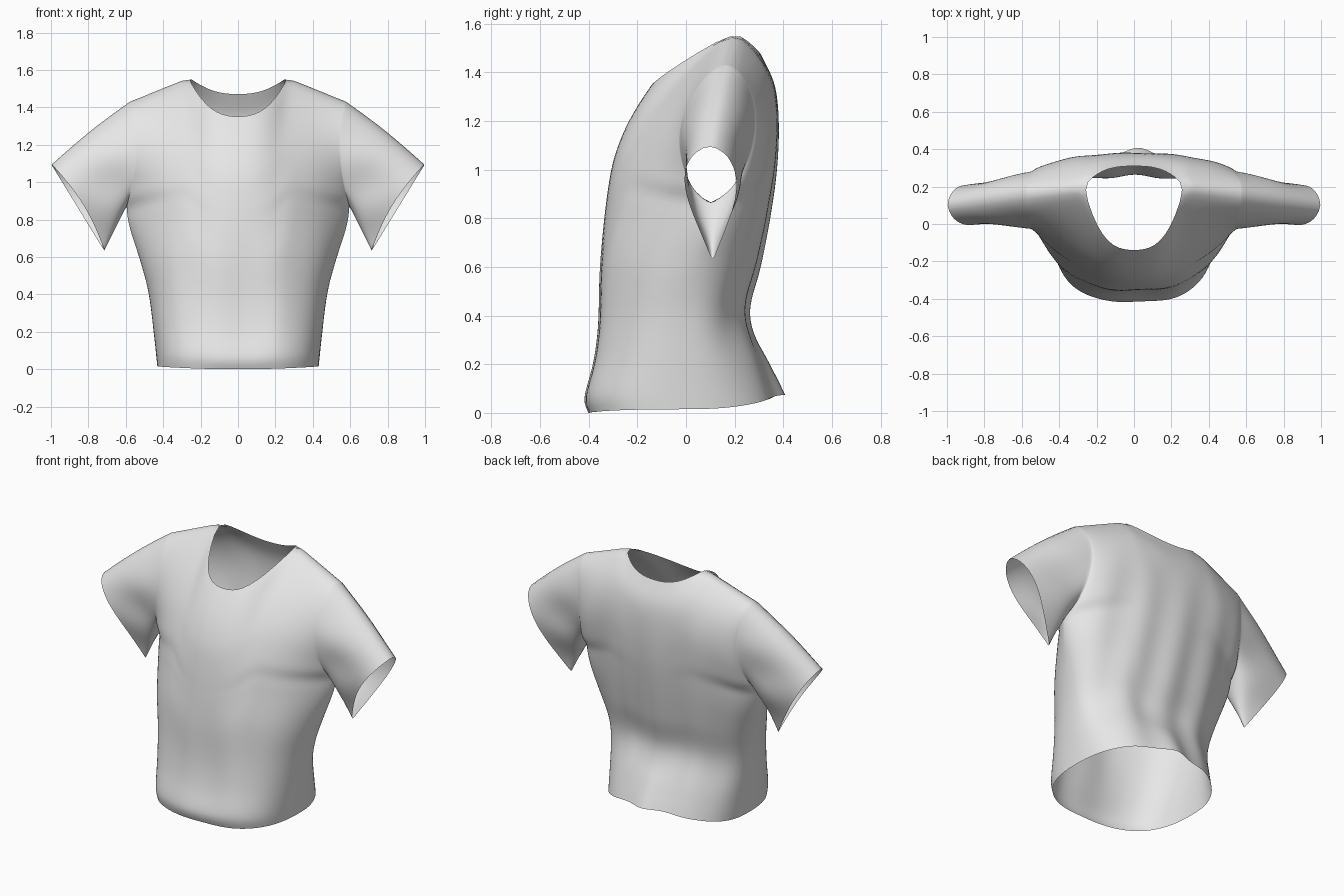
import bpy, bmesh, math
from mathutils import Vector

if "Cube" in bpy.data.objects:
    bpy.data.objects.remove(bpy.data.objects["Cube"])

N, M, PIT = 16, 32, 19            # columns per half panel, rows, armpit row
US = [math.sin(j / N * math.pi / 2) for j in range(N + 1)]
NECK = US[5]                      # column where neckline meets shoulder seam
T_PIT = PIT / M


def curve(keys, t):
    """Smooth interpolation through (t, value) keys."""
    if t <= keys[0][0]:
        return keys[0][1]
    n = len(keys)

    def slope(i):
        a, b = keys[max(i - 1, 0)], keys[min(i + 1, n - 1)]
        return (b[1] - a[1]) / (b[0] - a[0])
    for i in range(n - 1):
        (t0, v0), (t1, v1) = keys[i], keys[i + 1]
        if t <= t1:
            h, s = t1 - t0, (t - t0) / (t1 - t0)
            return ((2*s**3 - 3*s*s + 1) * v0 + (s**3 - 2*s*s + s) * h * slope(i)
                    + (3*s*s - 2*s**3) * v1 + (s**3 - s*s) * h * slope(i + 1))
    return keys[-1][1]


# half width by row, and centre-line depth profiles by height
WIDTH = [(0, .432), (.1, .447), (.28, .48), (.41, .53), (.52, .58), (.594, .595),
         (.7, .56), (.85, .545), (1, .58)]
FRONT = [(0, -.40), (.045, -.42), (.2, -.38), (.35, -.36), (.6, -.355), (.8, -.34),
         (1, -.31), (1.1, -.28), (1.2, -.235), (1.3, -.175), (1.35, -.14)]
BACK = [(.08, .37), (.2, .325), (.4, .255), (.6, .3), (.8, .34), (1, .37),
        (1.2, .38), (1.35, .365), (1.47, .31)]
SEAM = [(0, 0), (.3, .02), (.5, .08), (.594, .10), (.8, .125), (1, .165)]
# cross-section roundness by row: exponent pairs
FRONT_P = [(0, 3.0), (.2, 2.8), (.38, 2.4), (.55, 1.9), (1, 1.9)]
FRONT_Q = [(0, 2.5), (.2, 2.2), (.38, 1.8), (.55, 1.3), (.8, 1.0), (1, 1.0)]
BACK_P = [(0, 2.8), (.4, 2.5), (1, 2.4)]
BACK_Q = [(0, 2.4), (.4, 2.1), (.6, 1.7), (.8, 1.4), (1, 1.4)]


def top_edge(u, front):
    """Neckline, then shoulder seam: returns (y, z)."""
    if u <= NECK + 1e-6:
        a = u / NECK
        if front:
            return -.14 + .34 * a ** 3, 1.35 + .22 * a ** 2.6
        return .31 - .11 * a ** 3, 1.47 + .10 * a ** 2.4
    a = (u - NECK) / (1 - NECK)
    return .2 - .035 * a, 1.57 - .125 * a


def side_y(t, front):
    """Side seam, splitting into the armhole above the armpit."""
    y = curve(SEAM, t)
    if T_PIT < t < 1:
        s = (t - T_PIT) / (1 - T_PIT)
        y += (-.15 if front else .155) * math.sin(math.pi * s) ** .6
    return y


def raw_y(u, t, front):
    z0 = 0 if front else .075
    zc = z0 + t * (top_edge(0, front)[1] - z0)
    yc = curve(FRONT if front else BACK, zc)
    ys = side_y(t, front)
    p = curve(FRONT_P if front else BACK_P, t)
    q = curve(FRONT_Q if front else BACK_Q, t)
    return ys + (yc - ys) * max(0, 1 - u ** p) ** (1 / q)


def panel_point(u, t, front, side):
    yt, zt = top_edge(u, front)
    z0 = .015 + (-.015 if front else .06) * (1 - u * u)
    z = z0 + t * (zt - z0)
    x = side * u * curve(WIDTH, t)
    start, power = (.55, 1.6) if front else (.72, 2.4)
    ramp = max(0, (t - start) / (1 - start)) ** power
    y = raw_y(u, t, front) + ramp * (yt - raw_y(u, 1, front))
    # soft cloth folds
    mask = (1 - u ** 4) * math.sin(math.pi * min(1, t + .12)) if t < .88 else 0
    if front:
        y += mask * .005 * math.sin(x * 21 + 1.5 * z)
    else:
        y += mask * .010 * math.sin(x * 24 + 2 * z + .6)
        y += .05 * math.exp(-((x - .02) / .08) ** 2) * max(0, 1 - z / .3)
    return Vector((x, y, z))


def cuff_point(s, front, side):
    """Teardrop sleeve opening, bottom s=0 to top s=1."""
    bulge = max(0, math.sin(math.pi * s ** 1.7)) ** .6
    y = .11 - .01 * s + (-.11 if front else .105) * bulge
    pull = .03 * math.sin(math.pi * s) if front else 0
    return Vector((side * (.708 + .297 * s - pull), y, .622 + .484 * s + .5 * pull))


bm = bmesh.new()


def add_grid(rows):
    vs = [[bm.verts.new(p) for p in r] for r in rows]
    for a, b in zip(vs, vs[1:]):
        for i in range(len(a) - 1):
            bm.faces.new((a[i], a[i + 1], b[i + 1], b[i]))


ROWS = 9
for side in (1, -1):
    for front in (True, False):
        # body panel
        add_grid([[panel_point(u, i / M, front, side) for u in US] for i in range(M + 1)])
        # sleeve half, lofted from armhole to cuff
        rows = []
        for r in range(ROWS + 1):
            f = r / ROWS
            row = []
            for k in range(PIT, M + 1):
                s = (k - PIT) / (M - PIT)
                p = panel_point(1, k / M, front, side).lerp(cuff_point(s, front, side), f)
                fold = math.sin(math.pi * f) * math.sin(math.pi * s)
                p.y += fold * .012 * math.sin(9 * s - 5 * f + (0 if front else 2))
                p.z += .014 * math.sin(math.pi * f) * s ** 3
                row.append(p)
            rows.append(row)
        add_grid(rows)

bmesh.ops.remove_doubles(bm, verts=bm.verts[:], dist=.0003)
bmesh.ops.recalc_face_normals(bm, faces=bm.faces[:])
# make the cloth face outward
bm.faces.ensure_lookup_table()
chest = min(bm.faces, key=lambda f: (f.calc_center_median() - Vector((.05, -.35, .7))).length)
if chest.normal.y > 0:
    bmesh.ops.reverse_faces(bm, faces=bm.faces[:])
for f in bm.faces:
    f.smooth = True

mesh = bpy.data.meshes.new("shirt")
bm.to_mesh(mesh)
bm.free()
shirt = bpy.data.objects.new("shirt", mesh)
bpy.context.collection.objects.link(shirt)

cloth = bpy.data.materials.new("light grey cloth")
cloth.diffuse_color = (.8, .8, .8, 1)
cloth.use_nodes = True
cloth.node_tree.nodes["Principled BSDF"].inputs["Base Color"].default_value = cloth.diffuse_color
mesh.materials.append(cloth)

sub = shirt.modifiers.new("smooth cloth", 'SUBSURF')
sub.levels = sub.render_levels = 1
